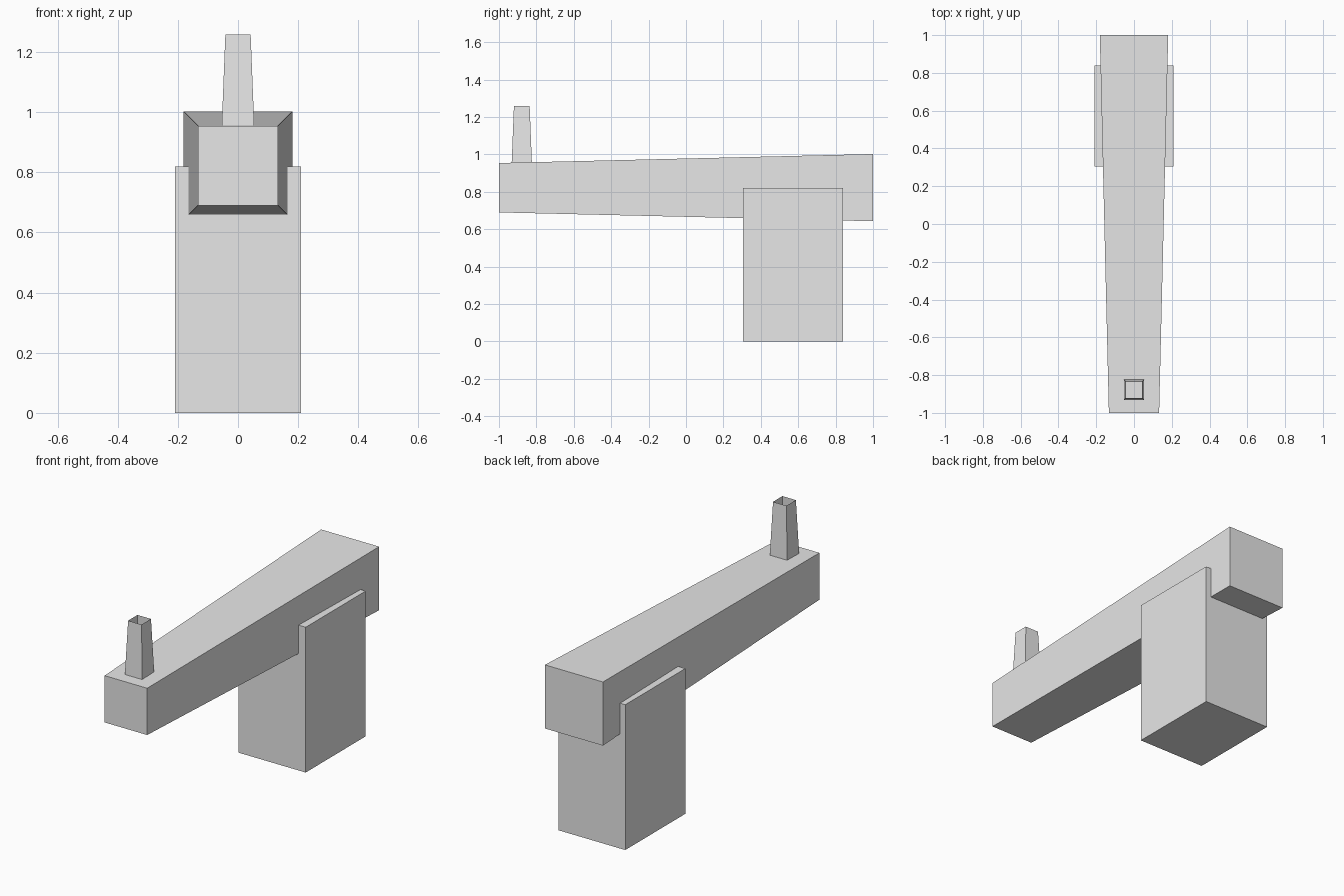
import bpy

cube = bpy.data.objects.get("Cube")
if cube:
    bpy.data.objects.remove(cube, do_unlink=True)

grey = bpy.data.materials.new("light_grey")
grey.use_nodes = True
grey.diffuse_color = (0.8, 0.8, 0.8, 1)
grey.node_tree.nodes["Principled BSDF"].inputs["Base Color"].default_value = (0.8, 0.8, 0.8, 1)


def rectangle(axis, at, half_u, v_low, v_high):
    """Corner loop of a rectangle, either upright ('y') or level ('z')."""
    corners = [(-half_u, v_low), (half_u, v_low), (half_u, v_high), (-half_u, v_high)]
    if axis == "y":
        return [(u, at, v) for u, v in corners]
    return [(u, v, at) for u, v in corners]


def loft(name, start, end, capped=True):
    """Four flat walls between two rectangles, with optional end caps."""
    sides = [(i, (i + 1) % 4, (i + 1) % 4 + 4, i + 4) for i in range(4)]
    caps = [(3, 2, 1, 0), (4, 5, 6, 7)] if capped else []
    faces = sides + caps
    if start[0][1] == start[2][1]:  # upright loops wind the other way
        faces = [f[::-1] for f in faces]
    mesh = bpy.data.meshes.new(name)
    mesh.from_pydata(start + end, [], faces)
    mesh.materials.append(grey)
    obj = bpy.data.objects.new(name, mesh)
    bpy.context.collection.objects.link(obj)
    return obj


# Long beam, widening toward the back
loft("beam", rectangle("y", -1, 0.133, 0.69, 0.954),
     rectangle("y", 1, 0.181, 0.643, 1.002))

# Upright block that holds the beam
loft("support_block", rectangle("z", 0, 0.209, 0.305, 0.84),
     rectangle("z", 0.82, 0.209, 0.305, 0.84))

# Tapered post, an open thin-walled tube
loft("front_post", rectangle("z", 0.953, 0.054, -0.932, -0.824),
     rectangle("z", 1.258, 0.042, -0.92, -0.836), capped=False)
